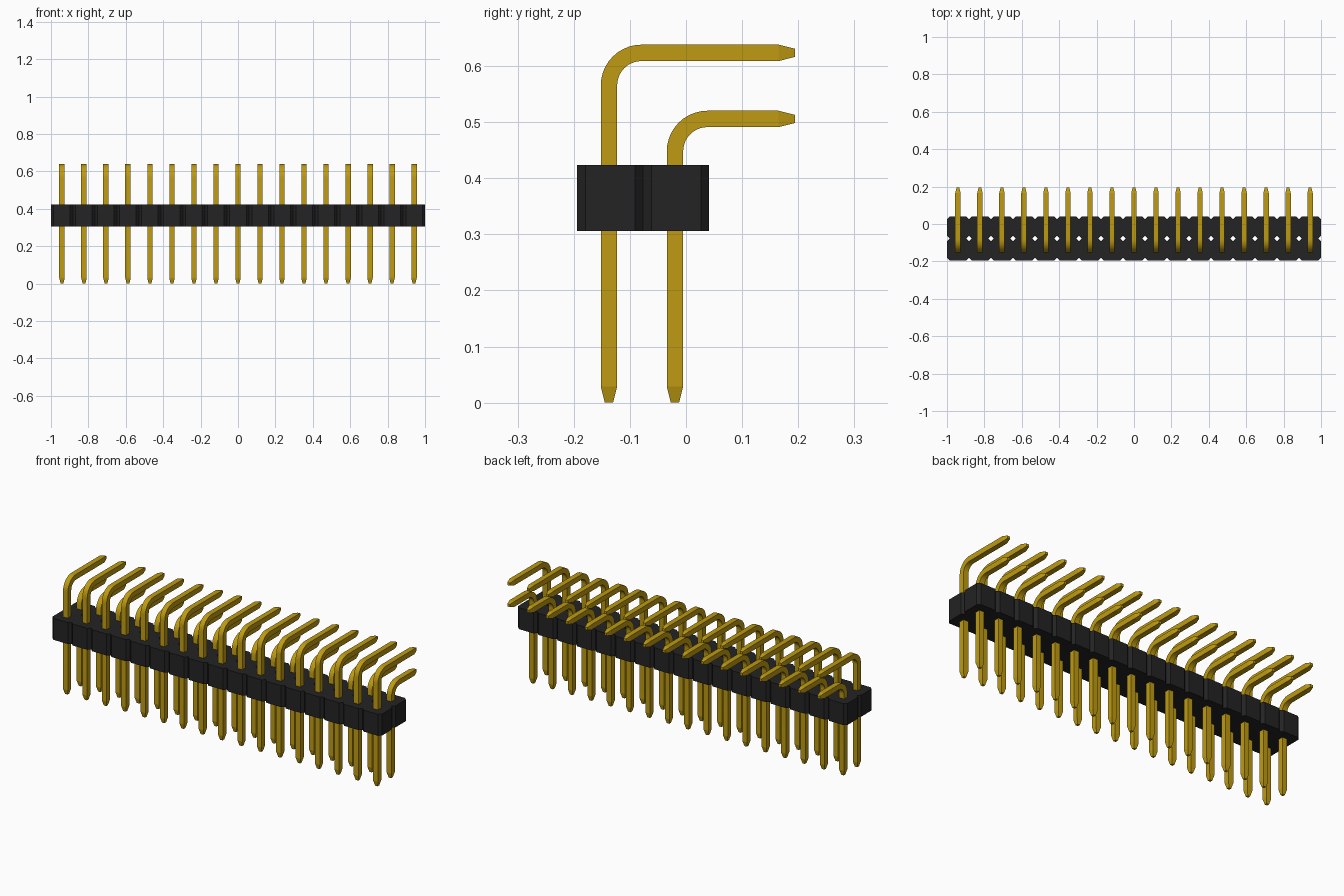
import bpy, bmesh, math
from mathutils import Vector

cube = bpy.data.objects.get("Cube")
if cube:
    bpy.data.objects.remove(cube)

COLUMNS = 17
PITCH = 2 / COLUMNS
ROWS = (-0.1353, -0.0177)          # cell centres along y
BOTTOM, TOP = 0.306, 0.424         # housing height range
HALF, TIP_HALF, TIP = 0.0146, 0.0073, 0.029
BEND = 0.058
REACH = 0.194
column_x = [(i - (COLUMNS - 1) / 2) * PITCH for i in range(COLUMNS)]


def material(name, color):
    mat = bpy.data.materials.new(name)
    mat.use_nodes = True
    mat.diffuse_color = (*color, 1)
    bsdf = next(n for n in mat.node_tree.nodes if n.type == 'BSDF_PRINCIPLED')
    bsdf.inputs["Base Color"].default_value = (*color, 1)
    return mat


def finish(bm, name, mat):
    bmesh.ops.recalc_face_normals(bm, faces=bm.faces)
    mesh = bpy.data.meshes.new(name)
    bm.to_mesh(mesh)
    bm.free()
    mesh.materials.append(mat)
    obj = bpy.data.objects.new(name, mesh)
    bpy.context.collection.objects.link(obj)
    return obj


gold = material("gold metal", (0.52, 0.33, 0.006))
black = material("black plastic", (0.017, 0.017, 0.017))

# Housing: a grid of chamfered cells sharing edges, extruded upwards
bm = bmesh.new()
h, c = PITCH / 2, PITCH / 2 - PITCH / 8
octagon = [(h, -c), (h, c), (c, h), (-c, h), (-h, c), (-h, -c), (-c, -h), (c, -h)]
for x in column_x:
    for y in ROWS:
        bm.faces.new([bm.verts.new((x + dx, y + dy, BOTTOM)) for dx, dy in octagon])
bmesh.ops.remove_doubles(bm, verts=bm.verts, dist=0.001)
# extruding keeps the base, so the shell is closed
top = bmesh.ops.extrude_face_region(bm, geom=bm.faces[:], use_keep_orig=True)
raised = [g for g in top["geom"] if isinstance(g, bmesh.types.BMVert)]
bmesh.ops.translate(bm, verts=raised, vec=(0, 0, TOP - BOTTOM))
finish(bm, "housing", black)


# Bent pin: square section swept up, round the bend and back
def bent_pin_mesh(bm, x, y, height):
    path = [(y, 0, 0, TIP_HALF), (y, TIP, 0, HALF)]
    for i in range(11):
        a = math.radians(9 * i)
        path.append((y + BEND * (1 - math.cos(a)),
                     height - BEND * (1 - math.sin(a)), a, HALF))
    path += [(REACH - TIP, height, math.pi / 2, HALF),
             (REACH, height, math.pi / 2, TIP_HALF)]
    previous = None
    for py, pz, a, r in path:
        across = Vector((0, math.cos(a), -math.sin(a)))
        ring = [bm.verts.new(Vector((x + sx * r, py, pz)) + across * sy * r)
                for sx, sy in ((-1, -1), (1, -1), (1, 1), (-1, 1))]
        if previous:
            for k in range(4):
                n = (k + 1) % 4
                bm.faces.new((previous[k], previous[n], ring[n], ring[k]))
        else:
            bm.faces.new(ring[::-1])
        previous = ring
    bm.faces.new(previous)


# Two rows of pins, the front row standing taller
for row, y, height in (("front", -0.1373, 0.6235), ("back", -0.0197, 0.5058)):
    for i, x in enumerate(column_x):
        bm = bmesh.new()
        bent_pin_mesh(bm, x, y, height)
        pin = finish(bm, f"{row}_pin_{i + 1}", gold)
        bpy.ops.object.select_all(action='DESELECT')
        pin.select_set(True)
        bpy.context.view_layer.objects.active = pin
        bpy.ops.object.shade_smooth_by_angle(angle=math.radians(12))
